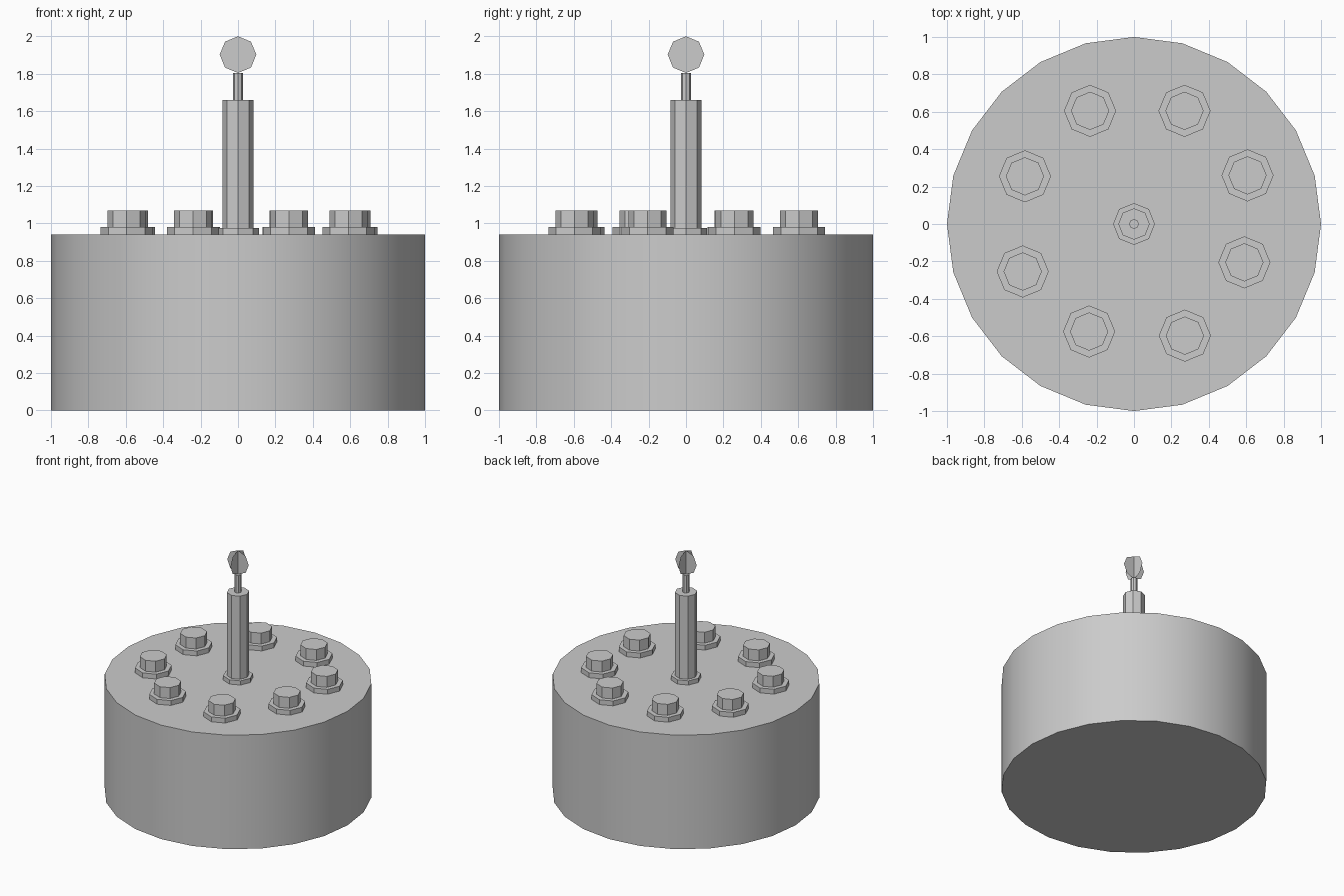
import bpy
import math
from mathutils import Matrix

cube = bpy.data.objects.get("Cube")
if cube:
    bpy.data.objects.remove(cube, do_unlink=True)

grey = bpy.data.materials.new("light_grey")
grey.use_nodes = True
COLOUR = (0.6, 0.6, 0.6, 1)
grey.diffuse_color = COLOUR
grey.node_tree.nodes["Principled BSDF"].inputs["Base Color"].default_value = COLOUR


def prism(name, radius, bottom, top, x=0, y=0, sides=8):
    """Upright cylinder between two heights, with corners on the axes."""
    bpy.ops.mesh.primitive_cylinder_add(
        vertices=sides, radius=radius, depth=top - bottom,
        location=(x, y, (bottom + top) / 2))
    obj = bpy.context.object
    obj.name = name
    obj.data.materials.append(grey)
    return obj


def disc(name, radius, height, turn):
    """Thin upright octagon through the centre axis."""
    bpy.ops.mesh.primitive_circle_add(vertices=8, radius=radius, fill_type="NGON")
    obj = bpy.context.object
    obj.name = name
    obj.data.transform(Matrix.Rotation(turn, 4, "Z") @ Matrix.Rotation(math.pi / 2, 4, "X"))
    obj.location.z = height
    obj.data.materials.append(grey)


# Drum with a smooth wall
DECK = 0.94
prism("drum", 1, 0, DECK, sides=24)
bpy.ops.object.shade_smooth_by_angle(angle=math.radians(30))

# Ring of bolts, slightly uneven
bolts = [(-0.235, 0.605), (0.27, 0.605), (0.607, 0.26), (0.59, -0.205),
         (0.272, -0.597), (-0.24, -0.575), (-0.595, -0.254), (-0.583, 0.255)]
for i, (x, y) in enumerate(bolts, 1):
    prism(f"bolt_flange_{i}", 0.139, DECK, 0.98, x, y)
    prism(f"bolt_head_{i}", 0.102, 0.98, 1.07, x, y)

# Central mast
prism("mast_flange", 0.112, DECK, 0.975)
prism("mast", 0.084, 0.975, 1.66)
prism("mast_tip_rod", 0.026, 1.66, 1.805)

# Two crossed discs as the top marker
disc("marker_disc_front", 0.098, 1.902, 0)
disc("marker_disc_side", 0.098, 1.902, math.pi / 2)
